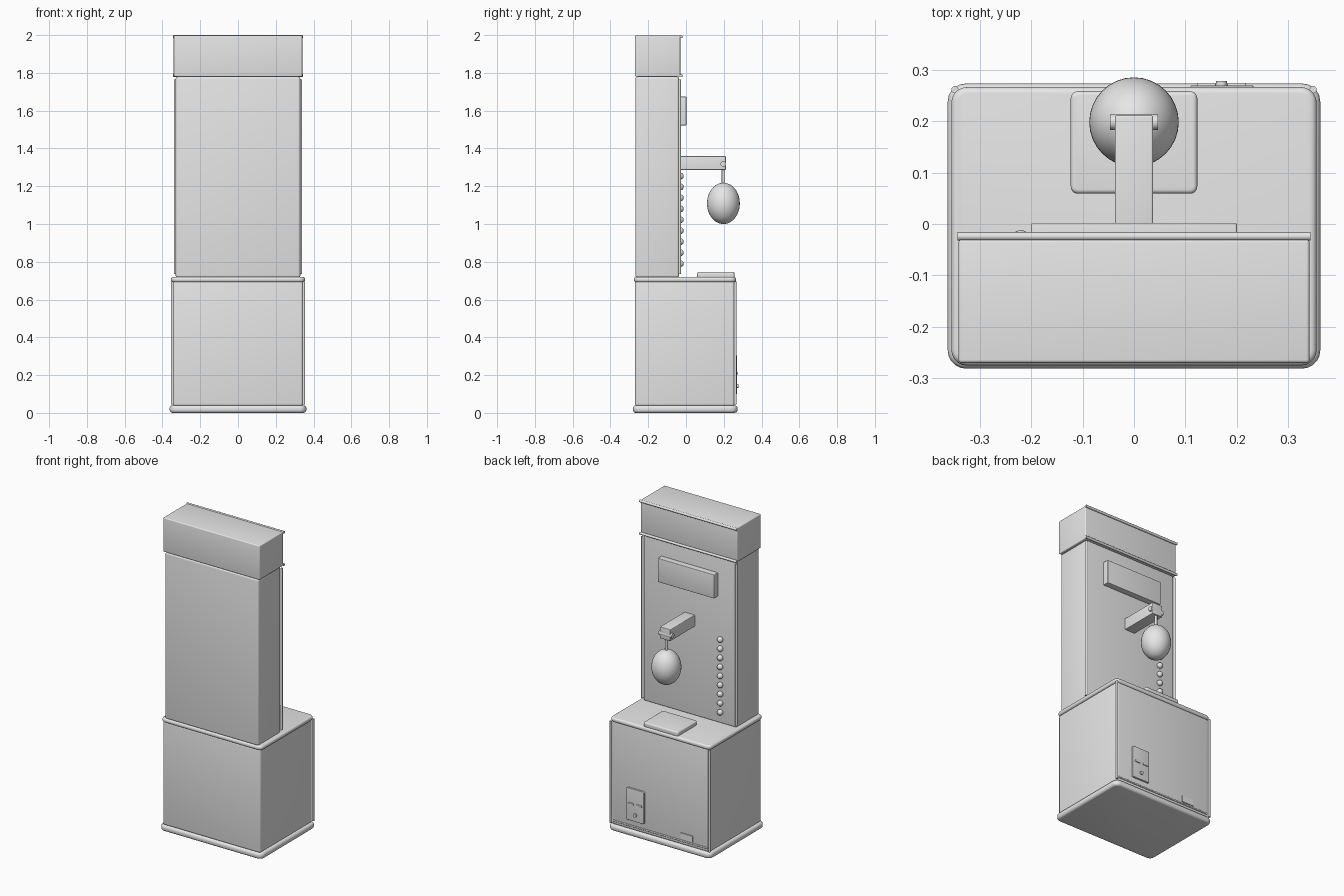
import bpy, bmesh, math
from mathutils import Matrix

if "Cube" in bpy.data.objects:
    bpy.data.objects.remove(bpy.data.objects["Cube"])

grey = bpy.data.materials.new("light_grey")
grey.diffuse_color = (0.8, 0.8, 0.8, 1)
grey.use_nodes = True
grey.node_tree.nodes["Principled BSDF"].inputs["Base Color"].default_value = grey.diffuse_color


def finish(bm, name):
    bmesh.ops.recalc_face_normals(bm, faces=bm.faces[:])
    me = bpy.data.meshes.new(name)
    bm.to_mesh(me)
    bm.free()
    ob = bpy.data.objects.new(name, me)
    bpy.context.collection.objects.link(ob)
    me.materials.append(grey)
    bpy.ops.object.select_all(action='DESELECT')
    ob.select_set(True)
    bpy.context.view_layer.objects.active = ob
    bpy.ops.object.shade_smooth_by_angle(angle=math.radians(40))
    return ob


def box(name, x, y, z, edge=0.0, corner=0.0, axis=2):
    """Box from (min, max) ranges; corner rounds edges along axis, edge rounds the rest."""
    bm = bmesh.new()
    bmesh.ops.create_cube(bm, size=1)
    for v in bm.verts:
        v.co = [r[0] if c < 0 else r[1] for c, r in zip(v.co, (x, y, z))]
    if corner:
        es = [e for e in bm.edges
              if abs((e.verts[0].co - e.verts[1].co).normalized()[axis]) > 0.9]
        bmesh.ops.bevel(bm, geom=es, offset=corner, segments=5, profile=0.5, affect='EDGES')
    if edge:
        es = [e for e in bm.edges if e.calc_face_angle(0) > 1.2]
        bmesh.ops.bevel(bm, geom=es, offset=edge, segments=4, profile=0.5, affect='EDGES')
    return finish(bm, name)


def rod(name, centre, length, r, axis='Z', segs=20):
    bm = bmesh.new()
    bmesh.ops.create_cone(bm, cap_ends=True, segments=segs, radius1=r, radius2=r, depth=length)
    rot = {'X': Matrix.Rotation(math.pi / 2, 4, 'Y'),
           'Y': Matrix.Rotation(math.pi / 2, 4, 'X'), 'Z': Matrix()}[axis]
    bmesh.ops.transform(bm, matrix=Matrix.Translation(centre) @ rot, verts=bm.verts[:])
    return finish(bm, name)


def ball(name, centre, radii, u=24, v=16):
    bm = bmesh.new()
    bmesh.ops.create_uvsphere(bm, u_segments=u, v_segments=v, radius=1)
    bmesh.ops.transform(bm, matrix=Matrix.Translation(centre) @ Matrix.Diagonal((*radii, 1)),
                        verts=bm.verts[:])
    return finish(bm, name)


# Cabinet bodies
box("plinth", (-0.362, 0.362), (-0.281, 0.273), (0, 0.04), 0.016, 0.035)
box("lower_cabinet", (-0.345, 0.345), (-0.27, 0.258), (0.035, 0.70), 0.014)
box("counter_top", (-0.355, 0.355), (-0.275, 0.266), (0.692, 0.72), 0.012, 0.03)
box("upper_cabinet", (-0.33, 0.33), (-0.268, -0.036), (0.715, 1.78), 0.013)
box("header_box", (-0.341, 0.341), (-0.27, -0.03), (1.78, 1.998), 0.006)

# Trim rods
for side, s in (("left", -1), ("right", 1)):
    rod("lower_trim_" + side, (s * 0.348, 0.261, 0.37), 0.65, 0.007)
    rod("upper_trim_" + side, (s * 0.332, -0.034, 1.25), 1.03, 0.007)
for where, z in (("top", 1.992), ("bottom", 1.786)):
    rod("header_trim_" + where, (0, -0.024, z), 0.686, 0.008, 'X')
rod("lower_trim_bottom", (0, 0.259, 0.062), 0.67, 0.005, 'X')

# Score display and indicator lamps
box("score_display", (-0.2, 0.2), (-0.04, 0.002), (1.522, 1.674), 0.004)
for i in range(9):
    ball("lamp_%d" % (i + 1), (-0.22, -0.03, 0.79 + 0.058 * i), (0.018,) * 3, 20, 12)

# Arm with hanging punch ball
box("arm", (-0.037, 0.037), (-0.04, 0.211), (1.286, 1.36), 0.004)
rod("arm_pivot", (0, 0.198, 1.318), 0.094, 0.015, 'X')
rod("ball_hanger", (0, 0.197, 1.25), 0.1, 0.008)
ball("punch_ball", (0, 0.198, 1.109), (0.087, 0.087, 0.109), 32, 24)

# Pad on the counter
box("counter_pad", (-0.123, 0.123), (0.059, 0.258), (0.715, 0.746), 0.008, 0.014)

# Coin door with slots and lock
box("coin_door", (0.11, 0.232), (0.25, 0.269), (0.1, 0.305), 0.002, 0.006, 1)
for i, x in enumerate((0.141, 0.199)):
    box("coin_slot_%d" % (i + 1), (x - 0.018, x + 0.018), (0.265, 0.274), (0.204, 0.215), 0.002)
rod("coin_lock", (0.17, 0.27, 0.143), 0.016, 0.011, 'Y')

# Small rating plate
box("small_plate", (-0.23, -0.145), (0.255, 0.263), (0.074, 0.113))
